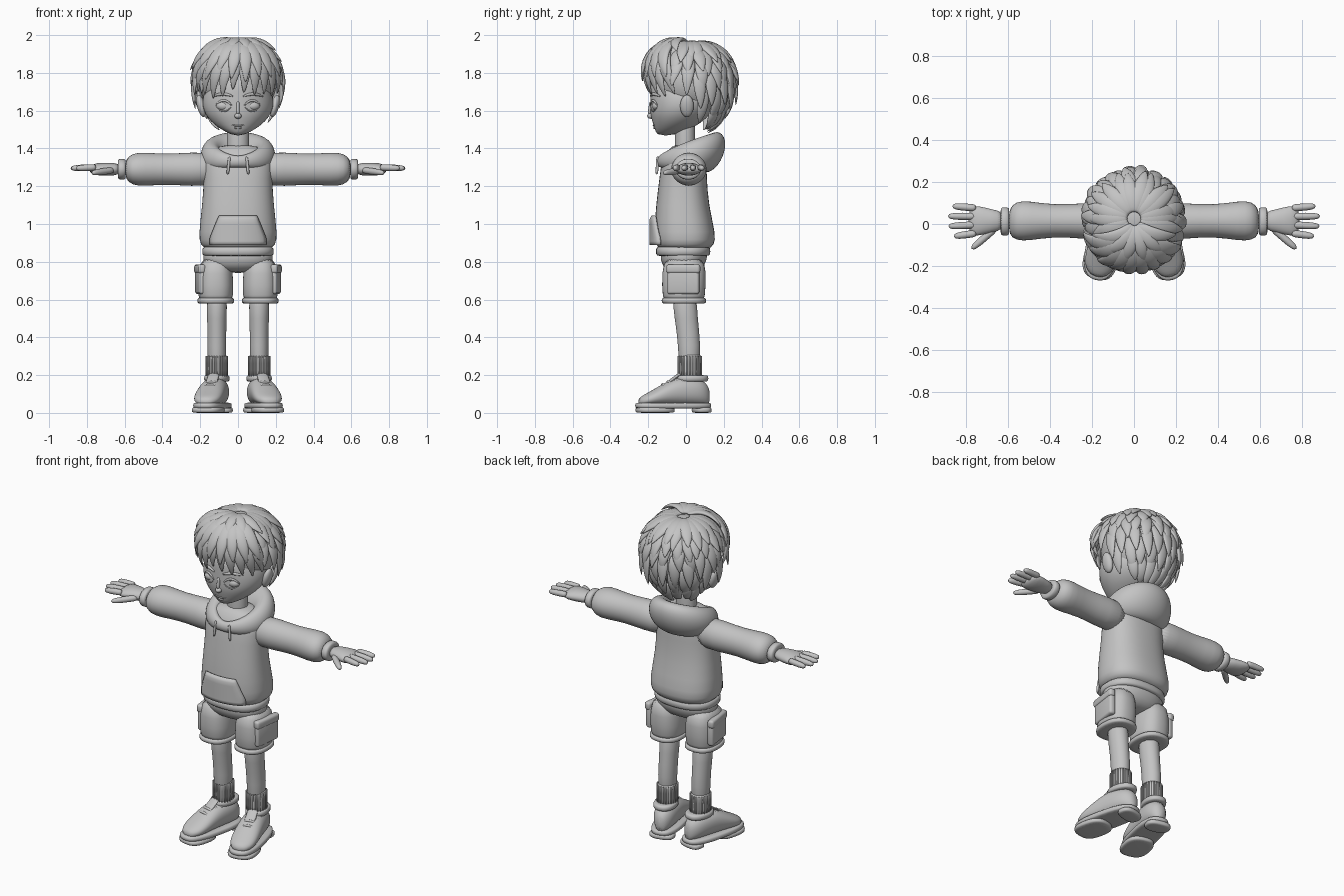
import bpy, bmesh, random
from math import sin, cos, pi, radians, copysign, sqrt
from mathutils import Vector, Matrix

random.seed(4)
if "Cube" in bpy.data.objects:
    bpy.data.objects.remove(bpy.data.objects["Cube"])

grey = (.55, .55, .55, 1)
clay = bpy.data.materials.new("clay_grey")
clay.use_nodes = True
clay.diffuse_color = grey
clay.node_tree.nodes["Principled BSDF"].inputs["Base Color"].default_value = grey


def finish(name, bm, mirror=False, smooth_levels=1):
    bmesh.ops.recalc_face_normals(bm, faces=bm.faces)
    mesh = bpy.data.meshes.new(name)
    bm.to_mesh(mesh)
    bm.free()
    mesh.materials.append(clay)
    for face in mesh.polygons:
        face.use_smooth = True
    part = bpy.data.objects.new(name, mesh)
    bpy.context.scene.collection.objects.link(part)
    if mirror:
        part.modifiers.new("Mirror", "MIRROR").use_mirror_merge = False
    if smooth_levels:
        subdivide = part.modifiers.new("Smooth", "SUBSURF")
        subdivide.levels = subdivide.render_levels = smooth_levels
    return part


def skin(bm, loops):
    count = len(loops[0])
    for lower, upper in zip(loops, loops[1:]):
        for i in range(count):
            j = (i + 1) % count
            bm.faces.new((lower[i], lower[j], upper[j], upper[i]))
    bm.faces.new(loops[0])
    bm.faces.new(loops[-1])


def power(value, exponent):
    return copysign(abs(value) ** (2 / exponent), value)


# Each ring is (half width, front, back, height at front, optional height at back)
def loft(name, rings, centre=0, exponent=2.2, swap=None, matrix=None, mirror=False, segments=28):
    bm = bmesh.new()
    loops = []
    for half, front, back, *heights in rings:
        loop = []
        for i in range(segments):
            angle = 2 * pi * i / segments
            s, c = sin(angle), cos(angle)
            rise = ((1 - c) / 2) ** .7
            point = [centre + half * power(s, exponent),
                     (front + back) / 2 - (back - front) / 2 * power(c, exponent),
                     heights[0] + (heights[-1] - heights[0]) * rise]
            if swap:
                a, b = swap
                point[a], point[b] = point[b], point[a]
            loop.append(bm.verts.new(point))
        loops.append(loop)
    skin(bm, loops)
    if matrix:
        bm.transform(matrix)
    return finish(name, bm, mirror)


# Straight band with rounded rims
def band(name, half, front, back, low, high, rim=.01, **options):
    inner = (half - rim, front + rim, back - rim)
    outer = (half, front, back)
    soft = rim / 3
    return loft(name, [(*inner, low), (*outer, low + soft), (*outer, high - soft), (*inner, high)], **options)


def along(start, end, count=4):
    start, end = Vector(start), Vector(end)
    return [start.lerp(end, k / (count - 1)) for k in range(count)]


# Elliptical tube along points, flattened along the up direction
def sweep(bm, points, widths, up, flatness=1, sides=8):
    points = [Vector(p) for p in points]
    if not isinstance(widths, list):
        widths = [widths] * len(points)
    loops = []
    for i, point in enumerate(points):
        tangent = points[min(i + 1, len(points) - 1)] - points[max(i - 1, 0)]
        side = tangent.cross(up(point) if callable(up) else Vector(up)).normalized()
        normal = side.cross(tangent).normalized() * flatness
        angles = [2 * pi * k / sides for k in range(sides)]
        loops.append([bm.verts.new(point + (side * cos(a) + normal * sin(a)) * widths[i]) for a in angles])
    skin(bm, loops)


def ball(name, location, radii, tilt=0, mirror=False):
    bm = bmesh.new()
    bmesh.ops.create_uvsphere(bm, u_segments=24, v_segments=16, radius=1)
    bm.transform(Matrix.Translation(location) @ Matrix.Rotation(tilt, 4, "Y") @ Matrix.Diagonal((*radii, 1)))
    return finish(name, bm, mirror, 0)


def slab(name, location, half_size, turn):
    bm = bmesh.new()
    bmesh.ops.create_cube(bm, size=2)
    bm.transform(Matrix.Diagonal((*half_size, 1)))
    bmesh.ops.bevel(bm, geom=bm.edges[:], offset=min(half_size) * .7, segments=3, affect="EDGES", profile=.5)
    bm.transform(Matrix.Translation(location) @ Matrix.Rotation(turn, 4, "Z"))
    return finish(name, bm, True, 0)


# Head, from a narrow chin to a broad brow
chin, head_height = 1.46, .46


def head_ring(t):
    half = .19 * sin(pi * t ** .75)
    front = -.19 * min(1, .8 + .8 * t, 1.6 - t)
    back = .17 - .26 * (1 - t) ** 6
    return half, front, back, chin + head_height * t


def face_depth(x, z):
    half, front, back, _ = head_ring((z - chin) / head_height)
    middle = (front + back) / 2
    return middle + (front - middle) * sqrt(1 - (x / half) ** 2)


# Thin raised line bowed across the face
def face_line(bm, x, z, reach, bow, radius):
    points = []
    for k in range(-3, 4):
        t = k / 3
        px, pz = x + reach * t, z + bow * (1 - t * t)
        points.append((px, face_depth(px, pz), pz))
    sweep(bm, points, [radius * f for f in (.4, .8, 1, 1, 1, .8, .4)], (0, -1, 0))


loft("head", [head_ring((k + .2) / 12) for k in range(12)], exponent=2)
band("neck", .06, -.06, .05, 1.3, 1.55, exponent=2)
ball("ears", (.195, .005, 1.625), (.022, .036, .06), radians(14), True)
ball("eyes", (.076, -.15, 1.625), (.04, .03, .027), 0, True)
bm = bmesh.new()
face_line(bm, .076, 1.625, .045, .03, .007)
face_line(bm, .076, 1.62, .04, -.025, .004)
face_line(bm, .08, 1.675, .055, .013, .009)
finish("eyelids_and_brows", bm, True)
bm = bmesh.new()
face_line(bm, 0, 1.527, .04, -.007, .005)
face_line(bm, 0, 1.51, .02, -.002, .006)
finish("lips", bm)
bm = bmesh.new()
sweep(bm, along((0, -.185, 1.65), (0, -.194, 1.58)), .01, (0, -1, 0))
finish("nose_bridge", bm)
ball("nose_tip", (0, -.186, 1.572), (.019, .02, .015))

# Hair: a cap covered by overlapping pointed locks
crown = Vector((0, .025, 1.76))
ball("hair_cap", crown, (.207, .2, .2))


def on_skull(azimuth, polar, scale):
    height = .2 if polar < 90 else .27
    a, t = radians(azimuth), radians(polar)
    return crown + scale * Vector((.215 * sin(a) * sin(t), -.215 * cos(a) * sin(t), height * cos(t)))


def lock(bm, azimuths, polars, scales, width, bend=.8):
    points, widths = [], []
    root, belly, tip = scales
    for k in range(9):
        t = k / 8
        scale = root * (1 - t) ** 2 + 2 * belly * t * (1 - t) + tip * t * t
        azimuth = azimuths[0] + (azimuths[1] - azimuths[0]) * t ** bend
        polar = polars[0] + (polars[1] - polars[0]) * t
        points.append(on_skull(azimuth, polar, scale))
        widths.append(width * max(.04, sin(pi * min(1, .17 + .83 * t))) ** .75)
    sweep(bm, points, widths, lambda p: p - crown, flatness=.42)


bm = bmesh.new()
for row, start in enumerate((40, 45, 55, 95, 110, 125)):
    span = 360 - 2 * start
    count = span // 16
    for k in range(count + 1):
        azimuth = start + span * (k + .25 * (row % 2)) / count
        flick = random.uniform(1.1, 1.22) - (.08 if row > 3 else 0)
        lock(bm, (azimuth, azimuth + random.uniform(-7, 7)),
             (8 + 22 * row, 64 + 18 * row + random.uniform(-5, 5)), (1, 1.1, flick), .043 - .002 * row)
finish("hair_back_locks", bm)

bm = bmesh.new()
for tip in range(-82, 83, 15):
    lock(bm, (10 + tip * .15, tip), (22, 106 + random.uniform(-6, 5)), (1.1, 1.3, 1.07), .045, .6)
for tip in range(-76, 77, 17):
    lock(bm, (9 + tip * .2, tip), (14, 84 + random.uniform(-8, 8)), (1.06, 1.35, 1.2), .044, .6)
for tip in range(-70, 71, 28):
    lock(bm, (9 + tip * .2, tip), (8, 52), (1.03, 1.28, 1.27), .036, .6)
finish("hair_fringe", bm)

# Hoodie
loft("hoodie_body", [(.17, -.14, .12, .86), (.2, -.16, .15, .89), (.21, -.17, .16, .94), (.19, -.16, .12, 1.1),
                     (.18, -.14, .11, 1.25), (.19, -.13, .11, 1.34), (.14, -.09, .08, 1.4), (.06, -.06, .05, 1.42)],
     exponent=2.4)
band("hoodie_waistband", .19, -.16, .13, .83, .88, exponent=2.4)

# Hood: a roll around the neck that swells towards the back
hood = []
for k in range(14):
    angle = radians(225 - 25 * k)
    out, up = cos(angle), sin(angle)
    hood.append((.145 + .055 * out, -.135 - .025 * out, .135 + .07 * out + .03 * up, 1.33 + .03 * up, 1.38 + .11 * up))
loft("hood", hood, exponent=2)

sideways = dict(centre=1.29, exponent=2, swap=(0, 2), mirror=True)
loft("sleeves", [(.09, -.08, .1, .1), (.09, -.07, .1, .25), (.08, -.06, .09, .38), (.09, -.08, .11, .5),
                 (.085, -.08, .11, .56), (.05, -.05, .07, .6)], **sideways)
band("sleeve_cuffs", .056, -.056, .08, .594, .636, **sideways)
bm = bmesh.new()
sweep(bm, along((.045, -.15, 1.36), (.055, -.155, 1.26)), .008, (0, -1, 0))
finish("drawstrings", bm, True)

# Front pocket wrapped over the belly
bm = bmesh.new()
bmesh.ops.create_grid(bm, x_segments=16, y_segments=8, size=1)
for v in bm.verts:
    u, t = v.co.x, (v.co.y + 1) / 2
    x = u * (.143 - .06 * max(0, t - .2))
    belly = .16 * (1 - (x / .2) ** 2) ** .4
    raised = .004 if abs(u) > .95 or t > .95 else .014
    v.co = (x, -.008 - belly - raised, .89 + .15 * t)
pocket = finish("front_pocket", bm, smooth_levels=0)
pocket.modifiers.new("Thickness", "SOLIDIFY").thickness = .012

# Hands
loft("palms", [(.03, -.03, .06, .62), (.035, -.04, .07, .68), (.035, -.06, .09, .75), (.015, -.05, .08, .79)], **sideways)
bm = bmesh.new()
tapered = [.019, .019, .019, .018, .012]
for k in range(4):
    y = .04 * k - .044
    reach = .89 - .012 * (k - 1.6) ** 2
    sweep(bm, along((.75, y, 1.3), (reach, y * 1.2 - .006, 1.295), 5), tapered, (0, 0, 1))
sweep(bm, along((.66, -.02, 1.285), (.775, -.12, 1.27), 5), tapered, (0, 0, 1))
finish("fingers", bm, True)

# Shorts with side pockets
loft("shorts_waist", [(.12, -.08, .06, .74), (.18, -.13, .1, .78), (.19, -.14, .12, .84), (.17, -.12, .1, .88)])
trouser = dict(centre=.118, exponent=2.4, mirror=True)
loft("shorts_legs", [(.08, -.11, .09, .59), (.094, -.125, .1, .6), (.094, -.13, .11, .75), (.07, -.11, .09, .83)], **trouser)
band("shorts_hems", .098, -.13, .107, .578, .61, **trouser)
slab("cargo_pockets", (.198, -.014, .695), (.019, .085, .066), radians(-8))
slab("cargo_flaps", (.202, -.014, .762), (.02, .09, .024), radians(-8))

# Legs and ribbed socks
limb = dict(centre=.112, exponent=2, mirror=True)
loft("legs", [(.05, -.04, .07, .2), (.05, -.04, .08, .36), (.05, -.06, .06, .5), (.06, -.08, .06, .64)], **limb)
band("socks", .056, -.042, .083, .16, .31, **limb)
bm = bmesh.new()
ribs = 24
for k in range(ribs):
    a = 2 * pi * k / ribs
    x, y = .112 + .055 * sin(a), .02 + .062 * cos(a)
    sweep(bm, along((x, y, .19), (x, y, .3)), .004, (cos(a), -sin(a), 0), sides=6)
finish("sock_ribs", bm, True, 0)

# Shoes, turned outward
turned = Matrix.Translation((.115, .02, 0)) @ Matrix.Rotation(radians(13), 4, "Z")
shoe = dict(matrix=turned, mirror=True)


def shoe_height(t):
    s = min(1, t * 1.6)
    return .06 + .09 * s * s * (3 - 2 * s)


uppers = []
for k in range(13):
    t = .015 + .97 * k / 12
    end = sqrt(1 - abs(2 * t - 1) ** 4)
    uppers.append(((.083 - .02 * t) * end, .04, .04 + shoe_height(t) * (.4 + .6 * end), .4 * t - .285))
loft("shoe_uppers", uppers, swap=(1, 2), **shoe)
band("shoe_collars", .066, -.075, .1, .165, .2, **shoe)
band("midsoles", .086, -.296, .116, .022, .055, exponent=2.7, **shoe)
band("front_treads", .084, -.292, -.085, 0, .03, exponent=2.7, **shoe)
band("heel_treads", .074, .015, .114, 0, .03, exponent=2.7, **shoe)
bm = bmesh.new()
for k in range(4):
    y = -.06 - .03 * k
    top = .042 + shoe_height((y + .285) / .4)
    bow = [t / 2 for t in range(-2, 3)]
    sweep(bm, [(.052 * t, y + .012 * abs(t), top - .026 * t * t) for t in bow], .008, (0, 0, 1))
sweep(bm, along((0, -.13, .15), (0, -.05, .21)), .034, (0, 0, 1), flatness=.25)
bm.transform(turned)
finish("laces_and_tongues", bm, True)
